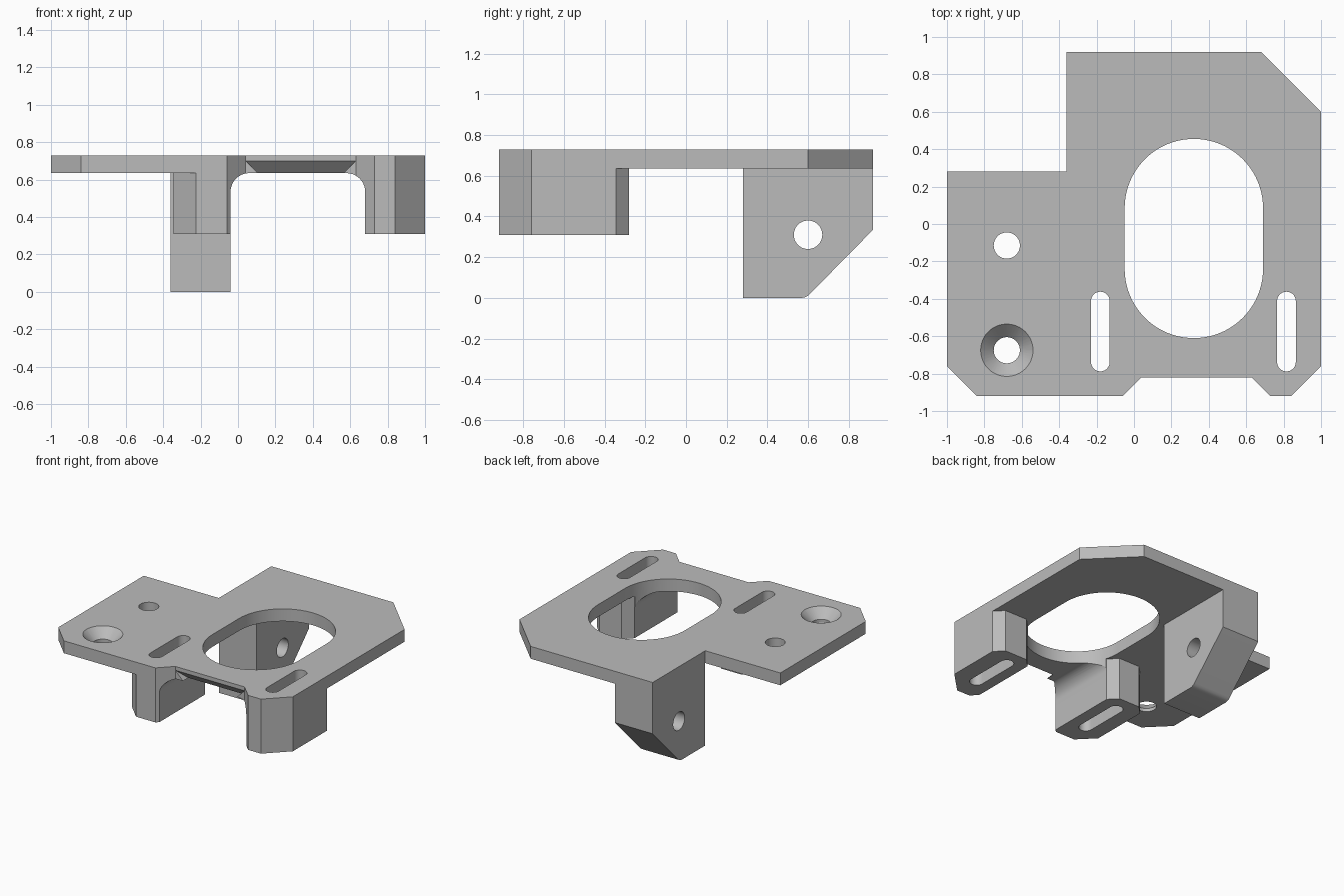
import bpy, bmesh
from math import sin, cos, pi, radians

cube = bpy.data.objects.get("Cube")
if cube:
    bpy.data.objects.remove(cube, do_unlink=True)

TOP, UNDER, EMBED, FOOT = 0.73, 0.635, 0.69, 0.31

grey = bpy.data.materials.new("light_grey")
grey.use_nodes = True
grey.diffuse_color = (0.5, 0.5, 0.5, 1)
grey.node_tree.nodes["Principled BSDF"].inputs["Base Color"].default_value = grey.diffuse_color


def finish(name, bm):
    bmesh.ops.recalc_face_normals(bm, faces=bm.faces)
    mesh = bpy.data.meshes.new(name)
    bm.to_mesh(mesh)
    bm.free()
    mesh.materials.append(grey)
    ob = bpy.data.objects.new(name, mesh)
    bpy.context.collection.objects.link(ob)
    return ob


def prism(name, points, low, high, axis="z"):
    """Extrude a 2D outline along one axis."""
    place = {"x": lambda a, b, t: (t, a, b),
             "y": lambda a, b, t: (a, t, b),
             "z": lambda a, b, t: (a, b, t)}[axis]
    bm = bmesh.new()
    rings = [[bm.verts.new(place(a, b, t)) for a, b in points] for t in (low, high)]
    for ring in rings:
        bm.faces.new(ring)
    for i in range(len(points)):
        j = (i + 1) % len(points)
        bm.faces.new((rings[0][i], rings[0][j], rings[1][j], rings[1][i]))
    return finish(name, bm)


def hull(name, points):
    bm = bmesh.new()
    for p in points:
        bm.verts.new(p)
    bmesh.ops.convex_hull(bm, input=bm.verts)
    return finish(name, bm)


def arc(x, y, r, start, end, n):
    angles = [radians(start + (end - start) * i / n) for i in range(n + 1)]
    return [(x + r * cos(a), y + r * sin(a)) for a in angles]


def stadium(x, y_low, y_high, r, n=24):
    """Slot outline between two arc centres."""
    return arc(x, y_high, r, 0, 180, n) + arc(x, y_low, r, 180, 360, n)


def circle(x, y, r, n=48):
    return arc(x, y, r, 0, 360, n)[:-1]


# Plate with clipped corners
body = prism("mounting_bracket", [
    (-1, 0.28), (-0.36, 0.28), (-0.36, 0.92), (0.68, 0.92), (1, 0.6),
    (1, -0.76), (0.84, -0.92), (-0.84, -0.92), (-1, -0.76)], UNDER, TOP)


def combine(tool, operation):
    mod = body.modifiers.new(tool.name, "BOOLEAN")
    mod.operation, mod.solver, mod.object = operation, "EXACT", tool
    bpy.context.view_layer.objects.active = body
    bpy.ops.object.modifier_apply(modifier=mod.name)
    bpy.data.objects.remove(tool, do_unlink=True)


# Two slotted legs under the front edge
c, back = 0.065, -0.28
combine(prism("left_leg", [
    (1, -0.76), (0.84, -0.92), (0.68, -0.92), (0.68, back - c),
    (0.68 + c, back), (1 - c, back), (1, back - c)], FOOT, EMBED), "UNION")
combine(prism("right_leg", [
    (-0.345, -0.8), (-0.225, -0.92), (-0.04, -0.92), (-0.04, back - c),
    (-0.04 - c, back), (-0.345 + c, back), (-0.345, back - c)], FOOT, EMBED), "UNION")

# Rounded fillets joining the legs to the plate
r = 0.1
for side, x in ((1, -0.04), (-1, 0.68)):
    curve = arc(r, UNDER - r, r, 180, 90, 10)
    outline = [(-0.05, UNDER - r)] + curve + [(r, EMBED), (-0.05, EMBED)]
    combine(prism("leg_fillet", [(x + side * a, b) for a, b in outline],
                  -0.9, back - c, "y"), "UNION")

# Rear side lug with a sloped lower corner
combine(prism("rear_lug", [
    (0.28, 0), (0.57, 0), (0.585, 0.003), (0.6, 0.011), (0.612, 0.022),
    (0.92, 0.335), (0.92, EMBED), (0.28, EMBED)], -0.36, -0.04, "x"), "UNION")

# Front recess and its underside bevel
combine(prism("recess_cutter", [
    (-0.16, -1.02), (0.04, -0.82), (0.63, -0.82), (0.83, -1.02)], 0, 1), "DIFFERENCE")
bevel = [(x, y, z) for z, xs, depth in ((0.7, (0.04, 0.63), -0.82), (0.6, (0.14, 0.53), -0.72))
         for x in xs for y in (depth, -0.9)]
combine(hull("bevel_cutter", bevel), "DIFFERENCE")

# Large oval opening, leg slots and screw holes
combine(prism("oval_cutter", stadium(0.32, -0.24, 0.085, 0.37, 40), -0.1, 1), "DIFFERENCE")
for x in (-0.18, 0.815):
    combine(prism("slot_cutter", stadium(x, -0.738, -0.412, 0.05), -0.1, 1), "DIFFERENCE")
for y in (-0.115, -0.675):
    combine(prism("hole_cutter", circle(-0.68, y, 0.07), 0.4, 1), "DIFFERENCE")
combine(prism("lug_hole_cutter", circle(0.6, 0.31, 0.07), -0.5, 0.1, "x"), "DIFFERENCE")

# Countersink around the front hole
sink = [(x, y, z) for z, rad in ((TOP + 0.02, 0.16), (TOP - 0.08, 0.06))
        for x, y in circle(-0.68, -0.675, rad)]
combine(hull("countersink_cutter", sink), "DIFFERENCE")

bpy.ops.object.select_all(action="DESELECT")
body.select_set(True)
bpy.context.view_layer.objects.active = body
bpy.ops.object.shade_smooth_by_angle(angle=radians(25))
